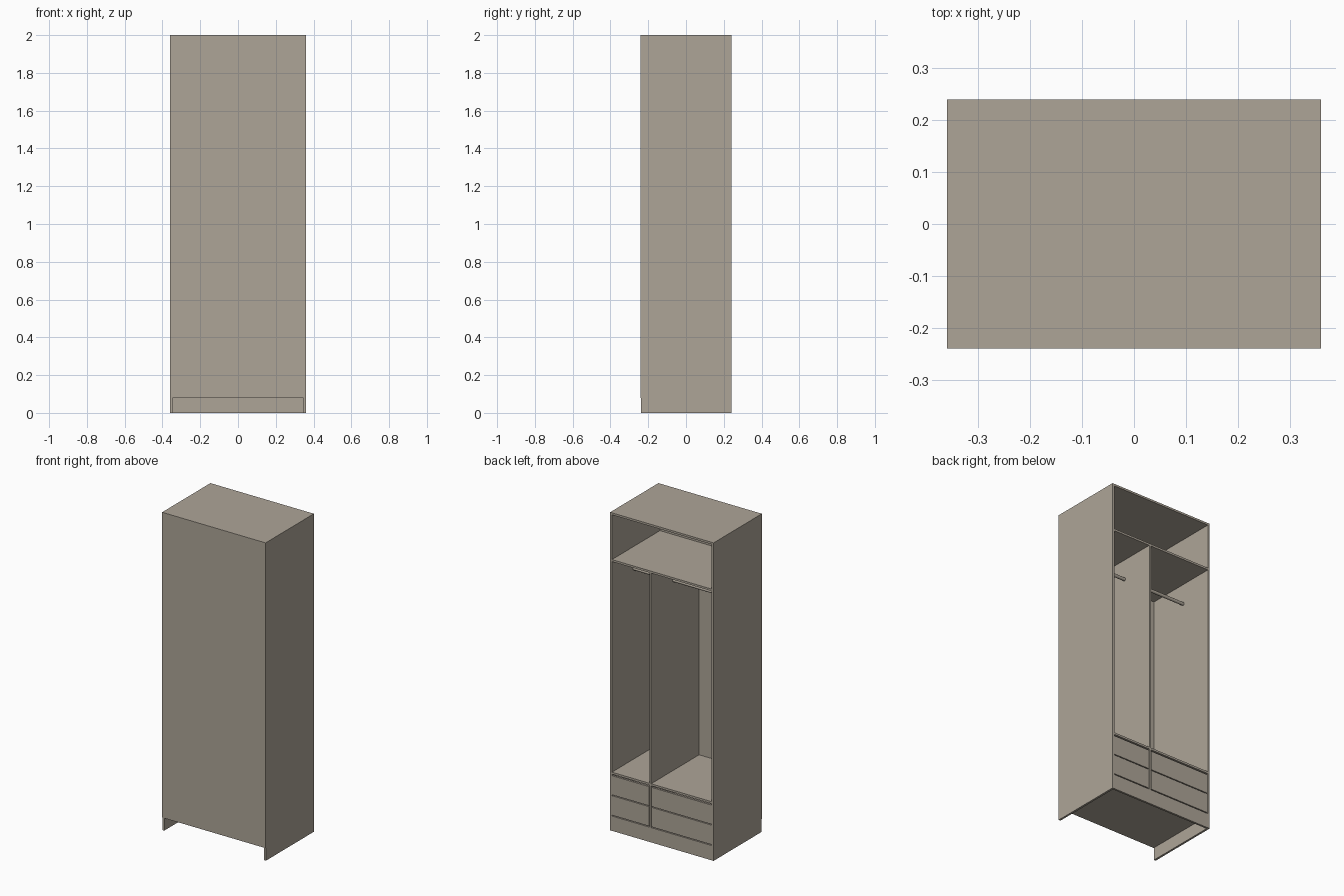
import bpy, bmesh, math
from mathutils import Matrix

if "Cube" in bpy.data.objects:
    bpy.data.objects.remove(bpy.data.objects["Cube"])

# overall size and board thickness
W, D, H, T = 0.36, 0.24, 2.0, 0.0128
BACK = 0.003

mat = bpy.data.materials.new("warm_grey_board")
mat.diffuse_color = (0.42, 0.375, 0.312, 1)
mat.use_nodes = True
mat.node_tree.nodes["Principled BSDF"].inputs["Base Color"].default_value = mat.diffuse_color


def finish(name, bm):
    me = bpy.data.meshes.new(name)
    bm.to_mesh(me)
    bm.free()
    me.materials.append(mat)
    ob = bpy.data.objects.new(name, me)
    bpy.context.collection.objects.link(ob)
    return ob


def add_box(bm, x0, x1, y0, y1, z0, z1):
    m = Matrix.Translation(((x0 + x1) / 2, (y0 + y1) / 2, (z0 + z1) / 2))
    bmesh.ops.create_cube(bm, size=1, matrix=m @ Matrix.Diagonal((x1 - x0, y1 - y0, z1 - z0, 1)))


def board(name, *dims):
    bm = bmesh.new()
    add_box(bm, *dims)
    return finish(name, bm)


IN = W - T              # inner half width
Y0 = -D + BACK          # inner face of the thin closing panel
PLINTH = 0.08
FLOOR = PLINTH + T
LOW, HIGH = 0.356, 1.693   # undersides of the two shelves
DIV = 0.081             # centre of the upright divider

# carcass
board("closing_panel", -W, W, -D, Y0, PLINTH, H)
board("right_side", IN, W, Y0, D, 0, H)
board("left_side", -W, -IN, Y0, D, 0, H)
board("top_panel", -IN, IN, Y0, D, H - T, H)
board("bottom_panel", -IN, IN, Y0, D, PLINTH, FLOOR)
board("plinth", -IN, IN, D - T, D, 0, PLINTH)

# shelves and divider
board("upper_shelf", -IN, IN, Y0, D, HIGH, HIGH + T)
board("lower_shelf", -IN, IN, Y0, D, LOW, LOW + T)
board("upper_divider", DIV - T / 2, DIV + T / 2, Y0, D, LOW + T, HIGH)
board("lower_divider", DIV - T / 2, DIV + T / 2, Y0, D, FLOOR, LOW)

# each bay: hanging rail and two drawers
bays = {"wide": (-IN, DIV - T / 2), "narrow": (DIV + T / 2, IN)}
for bay, (a, b) in bays.items():
    bm = bmesh.new()
    m = Matrix.Translation(((a + b) / 2, 0.02, 1.566)) @ Matrix.Rotation(math.pi / 2, 4, 'Y')
    bmesh.ops.create_cone(bm, cap_ends=True, segments=20, radius1=0.01, radius2=0.01,
                          depth=b - a, matrix=m)
    rail = finish(bay + "_hanging_rail", bm)
    for p in rail.data.polygons:
        p.use_smooth = len(p.vertices) == 4

    for i, (z0, z1) in enumerate([(0.0985, 0.221), (0.2265, 0.347)]):
        g = 0.002
        board(f"{bay}_drawer_front_{i + 1}", a + g, b - g, D - T, D, z0, z1)
        # open drawer box behind the front
        l, r, back, top = a + 0.011, b - 0.011, -0.18, z1 - 0.025
        bm = bmesh.new()
        add_box(bm, l, l + T, back, D - T, z0 + 0.01, top)
        add_box(bm, r - T, r, back, D - T, z0 + 0.01, top)
        add_box(bm, l + T, r - T, back, back + T, z0 + 0.01, top)
        add_box(bm, l + T, r - T, back + T, D - T, z0 + 0.01, z0 + 0.014)
        finish(f"{bay}_drawer_box_{i + 1}", bm)
